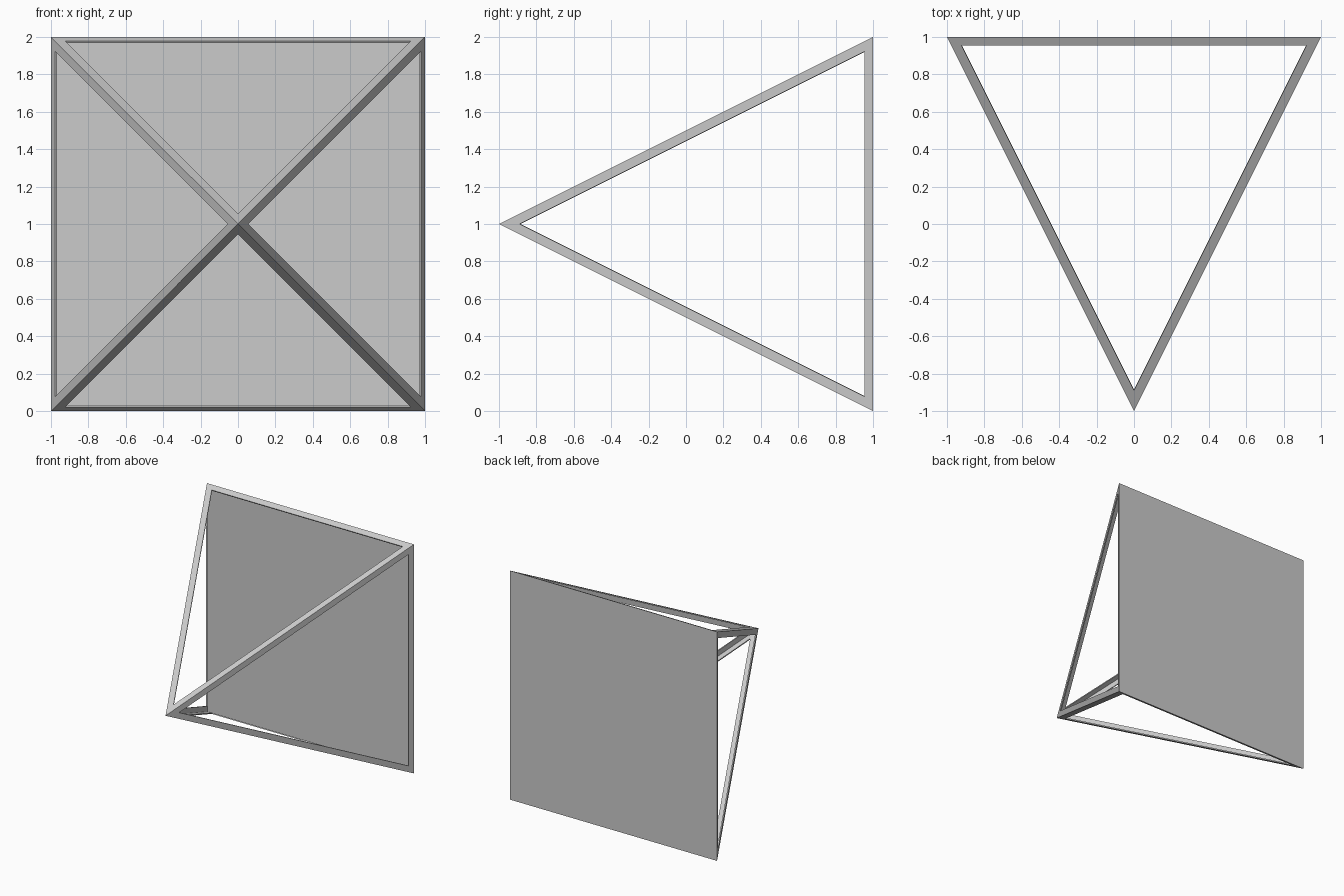
import bpy, bmesh
from math import pi, sqrt
from mathutils import Matrix

if "Cube" in bpy.data.objects:
    bpy.data.objects.remove(bpy.data.objects["Cube"])

# square pyramid lying on its side: base at the back, apex pointing to the front
bm = bmesh.new()
turn = (Matrix.Translation((0, 0, 1)) @ Matrix.Rotation(pi / 2, 4, 'X')
        @ Matrix.Rotation(pi / 4, 4, 'Z'))
bmesh.ops.create_cone(bm, cap_ends=True, segments=4, radius1=sqrt(2),
                      radius2=0, depth=2, matrix=turn)
bmesh.ops.remove_doubles(bm, verts=bm.verts, dist=0.001)
bmesh.ops.recalc_face_normals(bm, faces=bm.faces)

# open the four triangular sides, leaving a narrow border on each
sides = [f for f in bm.faces if len(f.verts) == 3]
bmesh.ops.inset_individual(bm, faces=sides, thickness=0.05, use_even_offset=True)
bmesh.ops.delete(bm, geom=sides, context='FACES')

mesh = bpy.data.meshes.new("pyramid_frame")
bm.to_mesh(mesh)
bm.free()
frame = bpy.data.objects.new("pyramid_frame", mesh)
bpy.context.collection.objects.link(frame)

# thin sheet thickness, growing inwards
shell = frame.modifiers.new("thickness", 'SOLIDIFY')
shell.thickness = 0.01
shell.offset = -1
